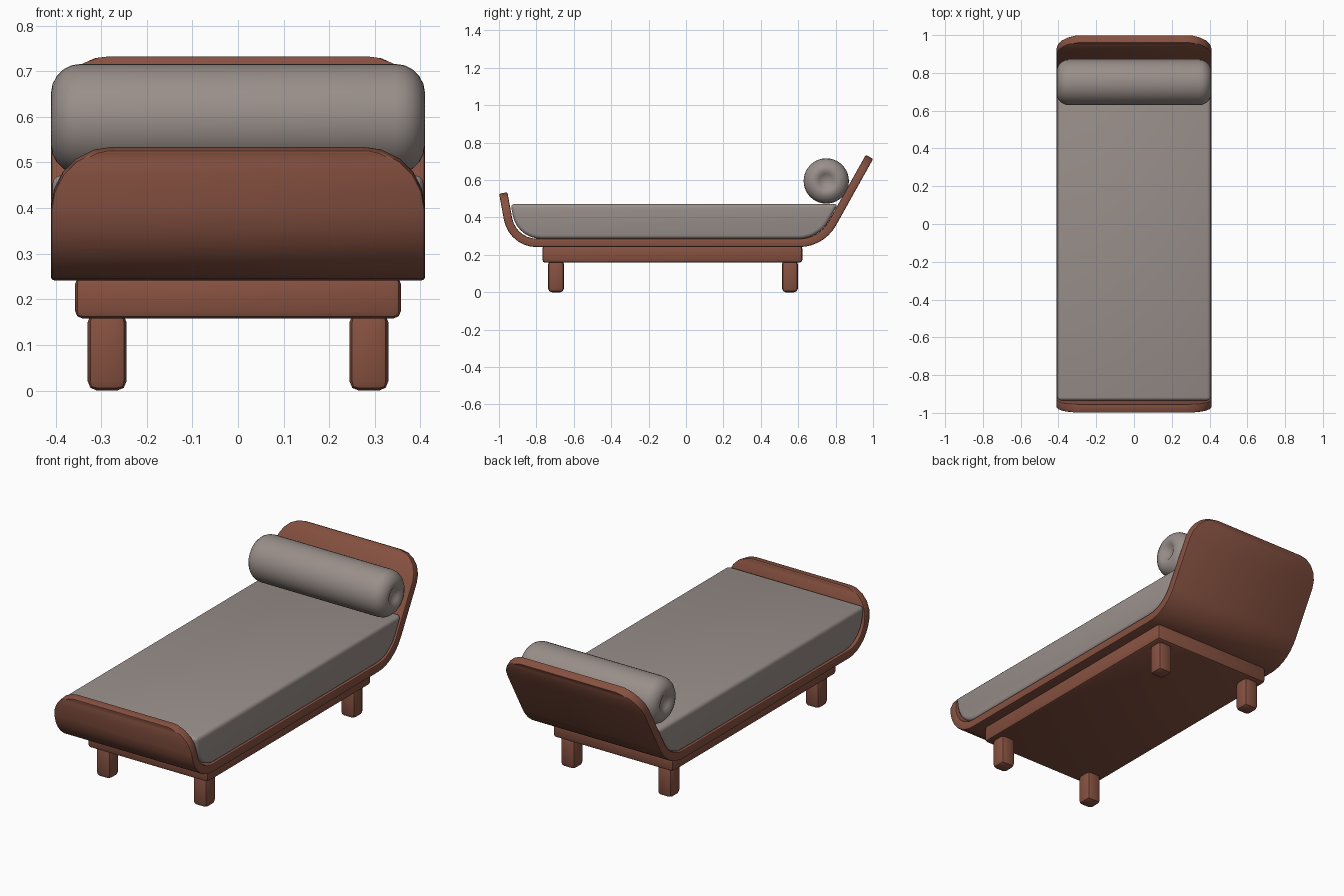
import bpy, bmesh, math
from mathutils import Vector, Matrix

if "Cube" in bpy.data.objects:
    bpy.data.objects.remove(bpy.data.objects["Cube"])


def material(name, rgb):
    m = bpy.data.materials.new(name)
    m.diffuse_color = (*rgb, 1)
    m.use_nodes = True
    m.node_tree.nodes["Principled BSDF"].inputs["Base Color"].default_value = m.diffuse_color
    return m


WOOD = material("reddish brown wood", (0.24, 0.083, 0.052))
FABRIC = material("warm grey fabric", (0.32, 0.275, 0.255))


def finish(name, bm, mat, bevel=0, segments=2, thickness=0, angle=35):
    """Turn a bmesh into a shaded object with optional thickness and rounded edges."""
    bmesh.ops.recalc_face_normals(bm, faces=bm.faces)
    me = bpy.data.meshes.new(name)
    bm.to_mesh(me)
    bm.free()
    ob = bpy.data.objects.new(name, me)
    bpy.context.collection.objects.link(ob)
    me.materials.append(mat)
    bpy.ops.object.select_all(action='DESELECT')
    ob.select_set(True)
    bpy.context.view_layer.objects.active = ob
    if thickness:
        s = ob.modifiers.new("thickness", 'SOLIDIFY')
        s.thickness, s.offset, s.use_even_offset = thickness, 0, True
        bpy.ops.object.modifier_apply(modifier=s.name)
    if bevel:
        b = ob.modifiers.new("round edges", 'BEVEL')
        b.width, b.segments = bevel, segments
        b.limit_method, b.angle_limit = 'ANGLE', math.radians(40)
        bpy.ops.object.modifier_apply(modifier=b.name)
    bpy.ops.object.shade_smooth_by_angle(angle=math.radians(angle))
    return ob


def box(name, centre, size, mat, bevel):
    bm = bmesh.new()
    bmesh.ops.create_cube(bm, size=1, matrix=Matrix.Translation(centre) @ Matrix.Diagonal((*size, 1)))
    return finish(name, bm, mat, bevel)


def fillet(a, corner, b, t, steps=7):
    """Arc points rounding a corner, starting t away from it on both sides."""
    a, c, b = Vector(a), Vector(corner), Vector(b)
    u, v = (a - c).normalized(), (b - c).normalized()
    half = u.angle(v) / 2
    r = t * math.tan(half)
    centre = c + (u + v).normalized() * (t / math.cos(half))
    p, q = c + u * t - centre, c + v * t - centre
    total = p.angle(q)
    return [centre + (p * math.sin(total * (1 - i / steps)) + q * math.sin(total * i / steps)) / math.sin(total)
            for i in range(steps + 1)]


# curved frame: a bent board with rounded corners at both ends
HALF, R = 0.41, 0.135
foot, bend_f, bend_h, head = (-0.977, 0.531), (-0.928, 0.264), (0.724, 0.264), (0.981, 0.724)


def rounded_end(tip, corner):
    d = (Vector(corner) - Vector(tip)).normalized()
    angles = [math.radians(90 - 18 * i) for i in range(6)]
    return [(Vector(tip) + d * R * (1 - math.sin(t)), HALF - R + R * math.cos(t)) for t in angles]


rows = rounded_end(foot, bend_f)
rows += [(p, HALF) for p in fillet(foot, bend_f, bend_h, 0.13)]
rows += [(p, HALF) for p in fillet(bend_f, bend_h, head, 0.12)]
rows += rounded_end(head, bend_h)[::-1]
bm = bmesh.new()
pairs = [[bm.verts.new((s * w, p.x, p.y)) for s in (-1, 1)] for p, w in rows]
for (a, b), (c, d) in zip(pairs, pairs[1:]):
    bm.faces.new((a, b, d, c))
finish("curved_frame", bm, WOOD, bevel=0.012, thickness=0.045)

# mattress: side profile following the frame, extruded across
m = [(-0.937, 0.472), (-0.905, 0.286), (0.712, 0.286), (0.812, 0.472)]
profile = [Vector(m[0])] + fillet(m[0], m[1], m[2], 0.13) + fillet(m[1], m[2], m[3], 0.11) + [Vector(m[3])]
bm = bmesh.new()
face = bm.faces.new([bm.verts.new((-0.407, p.x, p.y)) for p in profile])
ext = bmesh.ops.extrude_face_region(bm, geom=[face])
bmesh.ops.translate(bm, vec=(0.814, 0, 0), verts=[v for v in ext["geom"] if isinstance(v, bmesh.types.BMVert)])
finish("mattress", bm, FABRIC, bevel=0.02, segments=3, angle=50)

# bolster: lathed around x, rounded rims and dimpled ends
RAD, RIM = 0.121, 0.065
end = [(0.386, 0.0), (0.389, 0.02), (0.398, 0.038)]
end += [(0.41 - RIM + RIM * math.cos(math.radians(a)), RAD - RIM + RIM * math.sin(math.radians(a)))
        for a in range(0, 91, 18)]
lathe = end + [(-x, r) for x, r in reversed(end)]
bm = bmesh.new()
vs = [bm.verts.new((x, 0.75, 0.595 + r)) for x, r in lathe]
edges = [bm.edges.new(e) for e in zip(vs, vs[1:])]
bmesh.ops.spin(bm, geom=vs + edges, cent=(0, 0.75, 0.595), axis=(1, 0, 0), angle=math.tau, steps=40)
bmesh.ops.remove_doubles(bm, verts=bm.verts, dist=0.0005)
finish("bolster", bm, FABRIC, angle=60)

# base plinth and four legs
box("base", (0, -0.073, 0.204), (0.714, 1.39, 0.092), WOOD, 0.016)
for end_name, y in (("front", -0.695), ("back", 0.556)):
    for side, x in (("left", -0.287), ("right", 0.287)):
        box(f"{end_name}_{side}_leg", (x, y, 0.088), (0.085, 0.085, 0.17), WOOD, 0.02)
# legs stand on the ground
for ob in bpy.data.objects:
    if ob.name.endswith("_leg"):
        ob.location.z = -0.003
